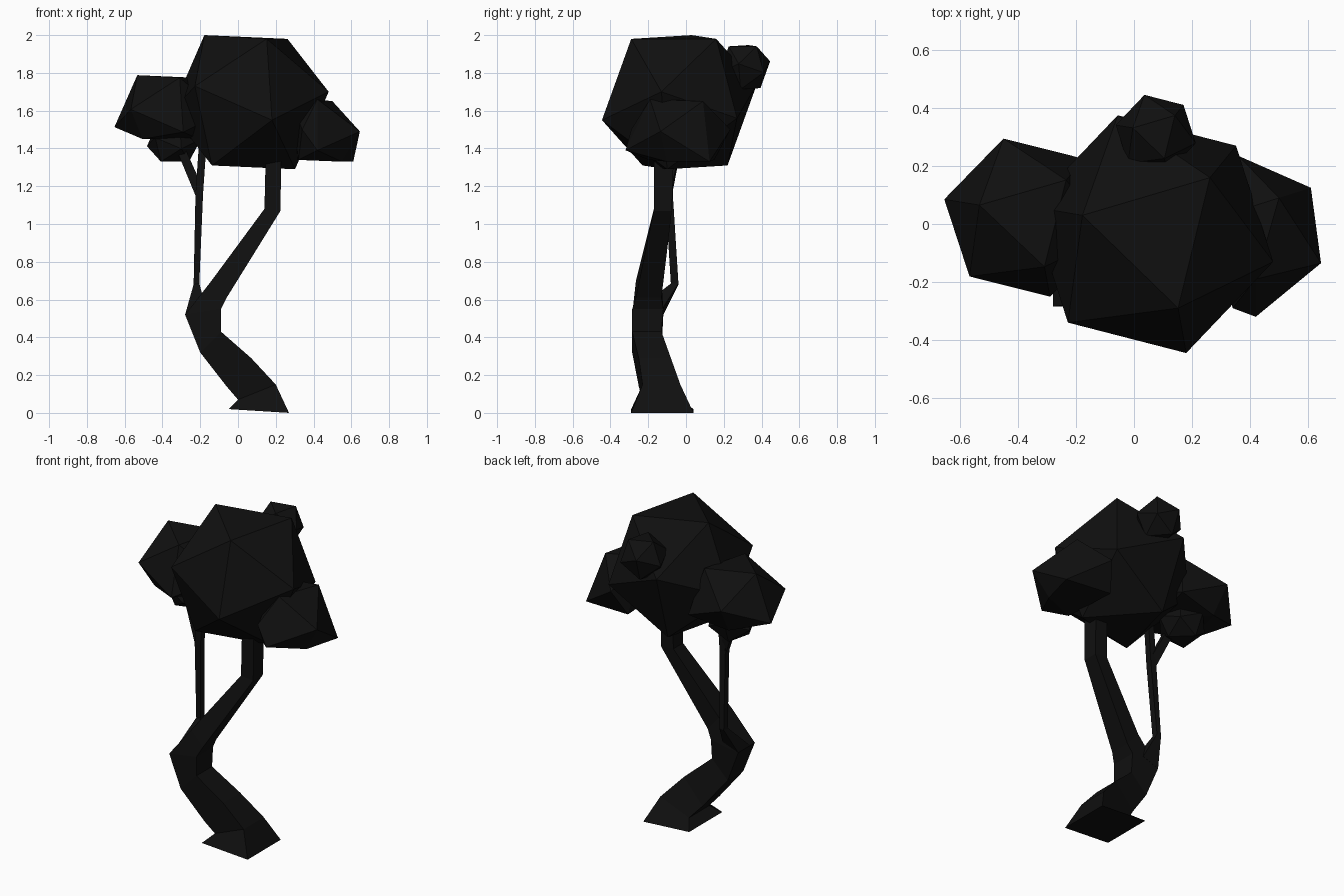
import bpy, bmesh
from mathutils import Vector

if "Cube" in bpy.data.objects:
    bpy.data.objects.remove(bpy.data.objects["Cube"])

bark = bpy.data.materials.new("dark_bark")
bark.diffuse_color = (0.005, 0.005, 0.005, 1)
bark.use_nodes = True
bark.node_tree.nodes["Principled BSDF"].inputs["Base Color"].default_value = bark.diffuse_color
leaf = bpy.data.materials.new("dark_leaf")
leaf.diffuse_color = (0.005, 0.005, 0.005, 1)
leaf.use_nodes = True
leaf.node_tree.nodes["Principled BSDF"].inputs["Base Color"].default_value = leaf.diffuse_color


def finish(bm, name, mat):
    bmesh.ops.recalc_face_normals(bm, faces=bm.faces)
    me = bpy.data.meshes.new(name)
    bm.to_mesh(me)
    bm.free()
    me.materials.append(mat)
    ob = bpy.data.objects.new(name, me)
    bpy.context.collection.objects.link(ob)
    return ob


def limb(name, rings):
    """Four-sided limb; ring = left x, left z, right x, right z, front y, back y."""
    bm = bmesh.new()
    loops = [[bm.verts.new(p) for p in
              ((xl, yf, zl), (xr, yf, zr), (xr, yb, zr), (xl, yb, zl))]
             for xl, zl, xr, zr, yf, yb in rings]
    for a, b in zip(loops, loops[1:]):
        for i in range(4):
            j = (i + 1) % 4
            bm.faces.new((a[i], a[j], b[j], b[i]))
    bm.faces.new(loops[0][::-1])
    bm.faces.new(loops[-1])
    return finish(bm, name, bark)


def hull(name, points):
    bm = bmesh.new()
    for p in points:
        bm.verts.new(p)
    res = bmesh.ops.convex_hull(bm, input=bm.verts)
    loose = {v for v in res["geom_interior"] if isinstance(v, bmesh.types.BMVert)}
    bmesh.ops.delete(bm, geom=list(loose), context='VERTS')
    return finish(bm, name, leaf)


# half of a stretched icosahedron; the other half is its mirror through the centre
HALF = [Vector(p) for p in (
    (-.24, .065, .355), (.20, .195, .335), (.09, -.255, .335),
    (.418, -.095, .055), (.118, -.41, -.095), (-.29, -.305, .085))]


def clump(name, centre, scale, floor=0):
    pts = []
    for h in HALF:
        for s in (1, -1):
            p = Vector(c + s * k * v for c, k, v in zip(centre, scale, h))
            p.z = max(p.z, floor)
            pts.append(p)
    return hull(name, pts)


# trunk bending left, then right into the crown
limb("trunk", [
    (-.05, .02, .27, 0, -.29, .04),
    (.00, .07, .20, .15, -.23, -.03),
    (-.06, .14, .07, .29, -.25, -.08),
    (-.20, .32, -.09, .43, -.285, -.13),
    (-.28, .52, -.09, .55, -.285, -.12),
    (-.14, .70, -.06, .61, -.265, -.13),
    (.14, 1.08, .225, 1.07, -.17, -.075),
    (.15, 1.50, .23, 1.50, -.17, -.06)])

# thin side branch and its fork
limb("side_branch", [
    (-.28, .52, -.17, .56, -.24, -.12),
    (-.235, .68, -.205, .685, -.08, -.04),
    (-.225, 1.16, -.185, 1.16, -.11, -.07),
    (-.205, 1.45, -.165, 1.45, -.11, -.07)])
limb("branch_fork", [
    (-.225, 1.15, -.19, 1.20, -.105, -.075),
    (-.32, 1.38, -.28, 1.40, -.07, -.03)])

# leaf clumps
clump("crown", (.062, -.035, 1.645), (1, 1, 1))
clump("left_clump", (-.37, .022, 1.55), (.68, .665, .67), 1.45)
clump("back_clump", (.075, .31, 1.83), (.33, .33, .33))
clump("lower_left_clump", (-.34, .02, 1.43), (.34, .34, .33), 1.33)
hull("right_clump", [
    (.50, .09, 1.65), (.42, -.19, 1.66), (.28, .02, 1.66),
    (.645, -.135, 1.49), (.61, .125, 1.33), (.42, -.32, 1.39),
    (.34, -.29, 1.50), (.36, .235, 1.50), (.32, -.20, 1.34),
    (.55, -.10, 1.33), (.30, .15, 1.34)])
